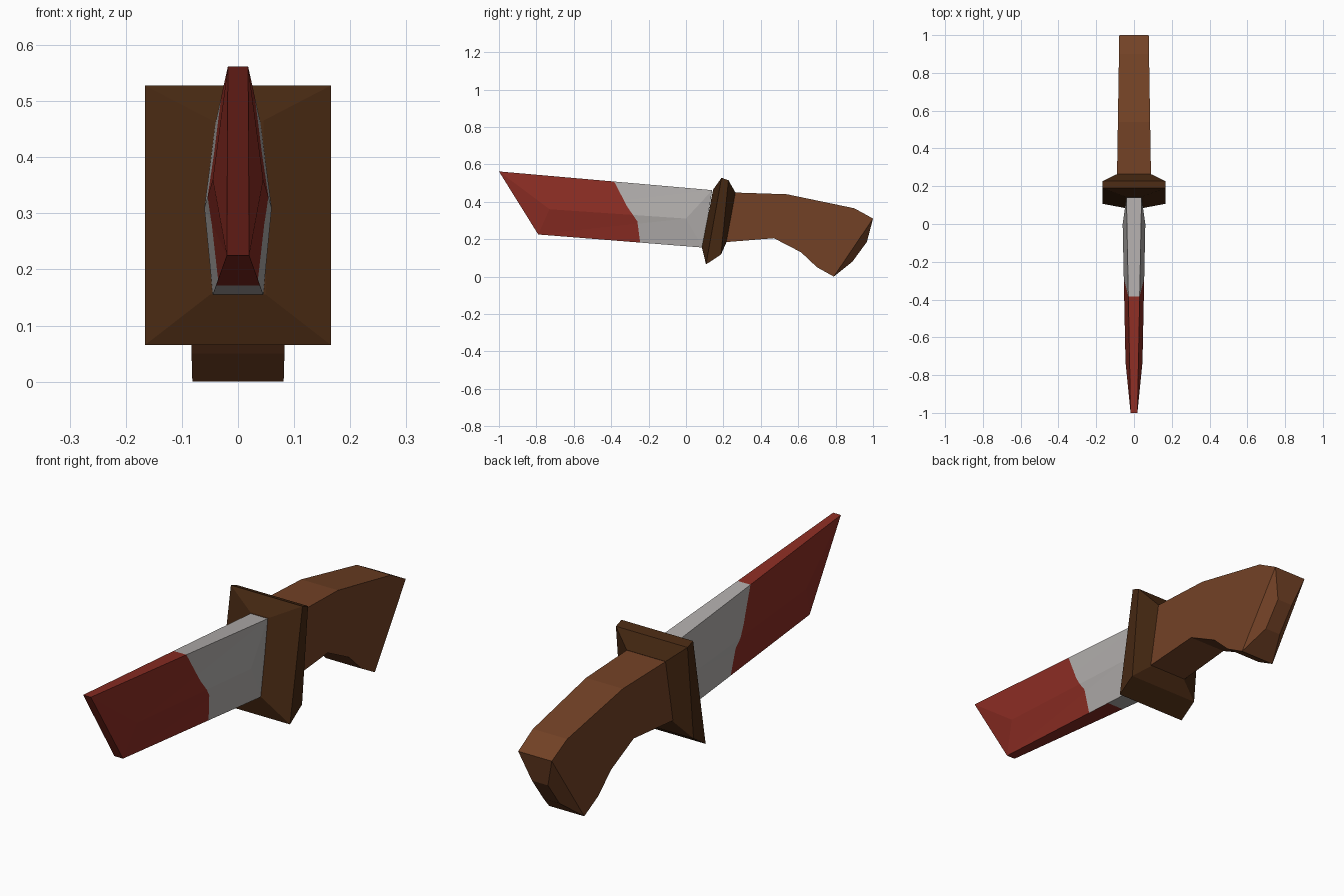
import bpy, bmesh
from mathutils import Vector

if "Cube" in bpy.data.objects:
    bpy.data.objects.remove(bpy.data.objects["Cube"])


def material(name, rgb):
    m = bpy.data.materials.new(name)
    m.diffuse_color = (*rgb, 1)
    m.use_nodes = True
    m.node_tree.nodes["Principled BSDF"].inputs["Base Color"].default_value = m.diffuse_color
    return m


STEEL = material("steel grey", (0.44, 0.42, 0.41))
RED = material("dark red", (0.26, 0.026, 0.017))
WOOD = material("brown wood", (0.17, 0.054, 0.019))
DARK = material("dark brown", (0.061, 0.021, 0.006))


def mirrored_solid(points, sides, bridges):
    """points are (y, z, half width); sides are mirrored faces,
    bridges are edges spanned from the left half to the right half."""
    bm = bmesh.new()
    right = [bm.verts.new((w, y, z)) for y, z, w in points]
    left = [bm.verts.new((-w, y, z)) for y, z, w in points]
    for f in sides:
        bm.faces.new([right[i] for i in f])
        bm.faces.new([left[i] for i in reversed(f)])
    for a, b in bridges:
        bm.faces.new((right[a], right[b], left[b], left[a]))
    bmesh.ops.recalc_face_normals(bm, faces=bm.faces)
    return bm


def finish(bm, name, mats):
    me = bpy.data.meshes.new(name)
    bm.to_mesh(me)
    bm.free()
    for m in mats:
        me.materials.append(m)
    ob = bpy.data.objects.new(name, me)
    bpy.context.collection.objects.link(ob)


def ring(n):
    return [(i, (i + 1) % n) for i in range(n)]


# Blade: slanted outline with a raised ridge on each side
blade = mirrored_solid(
    [(-1, .562, .018), (-.79, .225, .02), (.09, .155, .045), (.14, .462, .04),
     (-.73, .36, .045), (0, .31, .06)],
    [(0, 1, 4), (1, 2, 5, 4), (2, 3, 5), (3, 0, 4, 5)], ring(4))
bmesh.ops.triangulate(blade, faces=[f for f in blade.faces if len(f.verts) == 4])

# Stained part of the blade: cut along a bent line, further along the underside
line = [(-.388, .515), (-.315, .375), (-.26, .295), (-.245, .18)]
cuts = [(a, (b[0] - a[0], b[1] - a[1])) for a, b in zip(line, line[1:])]
cuts.append(((-.12, 0), (0, 1)))
for (y, z), (dy, dz) in cuts:
    bmesh.ops.bisect_plane(
        blade, geom=blade.verts[:] + blade.edges[:] + blade.faces[:],
        plane_co=(0, y, z), plane_no=Vector((0, dz, -dy)).normalized())


def stain_limit(z):
    for (y0, z0), (y1, z1) in zip(line, line[1:]):
        if z > z1 or (y1, z1) == line[-1]:
            return y0 + (y1 - y0) * (z - z0) / (z1 - z0)


blade.normal_update()
for f in blade.faces:
    c = f.calc_center_median()
    limit = -.12 if f.normal.z < -.8 else stain_limit(c.z)
    f.material_index = int(c.y < limit)
finish(blade, "blade", [STEEL, RED])

# Guard: tilted slab, bevelled toward the blade and the handle
guard = mirrored_solid(
    [(.145, .465, .045), (.19, .528, .166), (.227, .515, .166), (.264, .45, .09),
     (.215, .18, .09), (.187, .118, .166), (.107, .065, .166), (.085, .155, .05)],
    [(0, 1, 6, 7), (1, 2, 5, 6), (2, 3, 4, 5)], ring(8))
finish(guard, "guard", [DARK])

# Handle: curved grip, tapering backward, with a bulging end cap
outline = [(.24, .45), (.54, .44), (.90, .365), (1, .31), (.79, 0),
           (.70, .05), (.615, .13), (.47, .205), (.20, .183)]
grip = [(y, z, .094 - .016 * y) for y, z in outline]
grip += [(.89, .08, .037), (.967, .185, .037)]
handle = mirrored_solid(
    grip, [tuple(range(9)), (3, 10, 9, 4)],
    [(i, (i + 1) % 9) for i in range(9) if i != 3] + [(3, 10), (10, 9), (9, 4)])
finish(handle, "handle", [WOOD])
